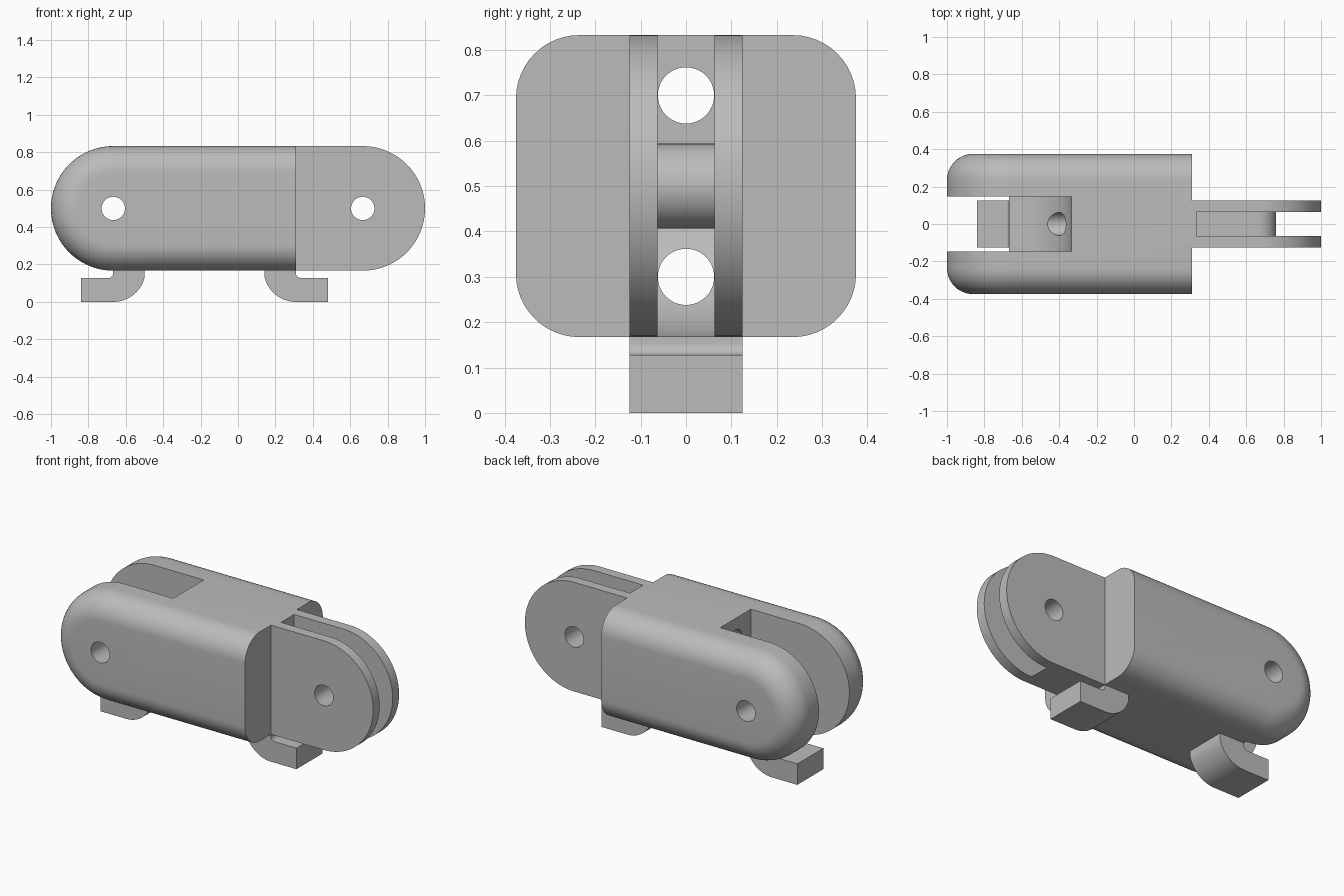
import bpy, bmesh
from math import sin, cos, pi, radians

cube = bpy.data.objects.get("Cube")
if cube:
    bpy.data.objects.remove(cube, do_unlink=True)

grey = bpy.data.materials.new("mid_grey")
grey.use_nodes = True
COLOUR = (0.5, 0.5, 0.5, 1)
grey.diffuse_color = COLOUR
grey.node_tree.nodes["Principled BSDF"].inputs["Base Color"].default_value = COLOUR

# Shared dimensions
PIVOT, MID, RAD = 0.667, 0.5, 0.333
SHOULDER, HALF_W, ROUND = 0.31, 0.375, 0.14
FORK_W, GAP_W, SLOT_W = 0.125, 0.063, 0.147
HOLE = 0.0625


def arc(cx, cz, r, start, end, n=32):
    """Points of an arc in the x-z plane, angles in degrees."""
    angles = [radians(start + (end - start) * i / n) for i in range(n + 1)]
    return [(cx + r * cos(a), cz + r * sin(a)) for a in angles]


def loft(name, rings):
    """Skin a series of (y, x-z profile) rings and cap both ends."""
    bm = bmesh.new()
    loops = [[bm.verts.new((x, y, z)) for x, z in prof] for y, prof in rings]
    for a, b in zip(loops, loops[1:]):
        for i in range(len(a)):
            j = (i + 1) % len(a)
            bm.faces.new((a[i], a[j], b[j], b[i]))
    bm.faces.new(loops[0])
    bm.faces.new(loops[-1])
    bmesh.ops.recalc_face_normals(bm, faces=bm.faces)
    mesh = bpy.data.meshes.new(name)
    bm.to_mesh(mesh)
    bm.free()
    mesh.materials.append(grey)
    obj = bpy.data.objects.new(name, mesh)
    bpy.context.collection.objects.link(obj)
    return obj


def prism(name, profile, half):
    return loft(name, [(-half, profile), (half, profile)])


def cut(obj, cutter):
    """Subtract the cutter, bake the result and discard the cutter."""
    cutter.hide_render = True
    mod = obj.modifiers.new("cut", 'BOOLEAN')
    mod.operation, mod.solver, mod.object = 'DIFFERENCE', 'EXACT', cutter
    deps = bpy.context.evaluated_depsgraph_get()
    deps.update()
    mesh = bpy.data.meshes.new_from_object(obj.evaluated_get(deps))
    obj.modifiers.clear()
    obj.data = mesh
    bpy.data.objects.remove(cutter, do_unlink=True)


def pin_hole(x):
    return prism("pin_cutter", arc(x, MID, HOLE, 0, 352.5, 47), 0.6)


def cord_hole(z):
    bpy.ops.mesh.primitive_cylinder_add(vertices=48, radius=HOLE - 0.0005, depth=3,
                                        location=(0, 0, z), rotation=(0, pi / 2, 0))
    obj = bpy.context.object
    obj.data.materials.append(grey)
    return obj


def socket(side, half):
    """Clearance around a pivot: square above, round below."""
    px = side * PIVOT
    r = RAD - 0.0004
    curve = [(px - side * r * sin(a), MID - r * cos(a))
             for a in [pi / 2 * i / 32 for i in range(33)]]
    profile = [(px + side * 0.5, -0.1), (px, -0.1)] + curve
    profile += [(px - side * r, 1.1), (px + side * 0.5, 1.1)]
    return prism("socket_cutter", profile, half)


# Main body: rounded pill with one flat end
def body_ring(r):
    return [(SHOULDER, MID - r), (SHOULDER, MID + r)] + arc(-PIVOT, MID, r, 90, 270, 48)


side_rings = []
for i in range(13):
    a = pi / 2 * i / 12
    side_rings.append((HALF_W - ROUND + ROUND * sin(a), RAD - ROUND + ROUND * cos(a)))
rings = [(-y, body_ring(r)) for y, r in reversed(side_rings)]
rings += [(y, body_ring(r)) for y, r in side_rings]
body = loft("body", rings)
cut(body, socket(-1, SLOT_W))
cut(body, pin_hole(-PIVOT))

# Forked tongue
fork_profile = [(SHOULDER, MID + RAD), (SHOULDER, MID - RAD)] + arc(PIVOT, MID, RAD, -90, 90, 48)
fork = prism("fork", fork_profile, FORK_W)
cut(fork, socket(1, GAP_W))
cut(fork, pin_hole(PIVOT))

# Cord channels through body and fork
for part in (body, fork):
    for z in (0.3, 0.7):
        cut(part, cord_hole(z))

# Bar around the pin, between the fork plates
BAR = 0.0935
bar_profile = [(0.325, MID + BAR), (0.325, MID - BAR)] + arc(PIVOT, MID, BAR, -90, 90)
bar = prism("pivot_bar", bar_profile, GAP_W)
cut(bar, pin_hole(PIVOT))


# Hooked feet under the body
def foot(name, x, side):
    """Neck starts at x; the toe points along side."""
    toe, ledge, neck, fillet, sole = 0.172, 0.128, 0.167, 0.025, 0.173
    local = [(toe, 0), (toe, ledge)]
    local += arc(fillet, ledge + fillet, fillet, 270, 180, 8)
    local += [(0, RAD / 2 + 0.0004), (-neck, RAD / 2 + 0.0004)]
    local += arc(0, sole, sole, 195, 270, 20)
    return prism(name, [(x + side * u, z) for u, z in local], FORK_W)


parts = [body, fork, bar, foot("left_foot", SHOULDER, 1), foot("right_foot", -PIVOT, -1)]

# Smooth curved faces, keep edges crisp
bpy.ops.object.select_all(action='DESELECT')
for part in parts:
    part.select_set(True)
bpy.context.view_layer.objects.active = body
bpy.ops.object.shade_smooth_by_angle(angle=radians(30))
